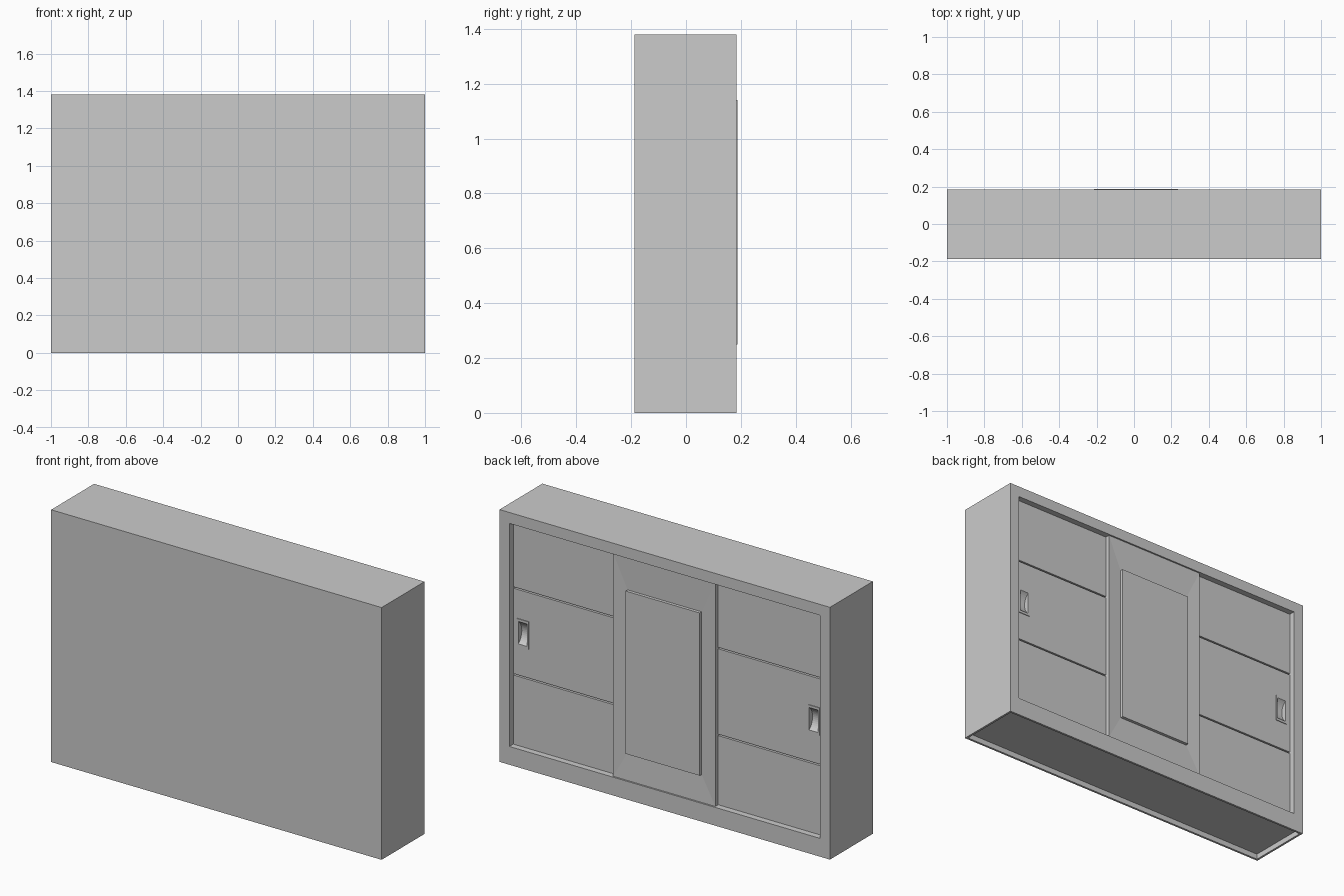
import bpy, bmesh, math
from mathutils import Vector

if "Cube" in bpy.data.objects:
    bpy.data.objects.remove(bpy.data.objects["Cube"])


def box_bm(lo, hi):
    bm = bmesh.new()
    bmesh.ops.create_cube(bm, size=1)
    for v in bm.verts:
        v.co = Vector([lo[i] if v.co[i] < 0 else hi[i] for i in range(3)])
    bm.normal_update()
    return bm


def finish(bm, name):
    bmesh.ops.recalc_face_normals(bm, faces=bm.faces)
    me = bpy.data.meshes.new(name)
    bm.to_mesh(me)
    bm.free()
    ob = bpy.data.objects.new(name, me)
    bpy.context.collection.objects.link(ob)
    return ob


def box(name, lo, hi):
    return finish(box_bm(lo, hi), name)


def inset_rect(bm, face, axis, level, lo, hi):
    """Inset a box face, then place the inner rectangle at lo..hi on the other axes."""
    bmesh.ops.inset_individual(bm, faces=[face], thickness=0.001)
    mid = face.calc_center_median()
    for v in face.verts:
        others = [i for i in range(3) if i != axis]
        for k, i in enumerate(others):
            v.co[i] = lo[k] if v.co[i] < mid[i] else hi[k]
        v.co[axis] = level


def side(bm, axis, sign):
    return next(f for f in bm.faces if f.normal[axis] * sign > 0.9)


X0, Z0, Z1 = 0.94, 0.10, 1.32        # opening in the cabinet
YF, YD, YS = 0.184, 0.175, 0.150     # cabinet face, centre door, side doors
DL, DR = -0.300, 0.318               # centre door edges

# Cabinet body: door recess at the back, shallow hollow underneath
bm = box_bm((-1, -0.187, 0), (1, YF, 1.38))
back, under = side(bm, 1, 1), side(bm, 2, -1)
for y in (YF, 0.11):
    inset_rect(bm, back, 1, y, (-X0, Z0), (X0, Z1))
for z in (0, 0.03):
    inset_rect(bm, under, 2, z, (-0.988, -0.175), (0.988, 0.172))
finish(bm, "cabinet_body")

# Centre door with gently sloping frame
bm = box_bm((DL, 0.11, Z0), (DR, YD, Z1))
inset_rect(bm, side(bm, 1, 1), 1, 0.170, (-0.214, 0.25), (0.234, 1.14))
finish(bm, "centre_door")
box("mirror_panel", (-0.214, 0.165, 0.25), (0.234, 0.187, 1.14))

# Side doors: three planks each, with a scooped finger pull in the middle one
gap = 0.004
splits = [Z0 - gap, 0.482, 0.957, Z1 + gap]
for s, label in ((-1, "left"), (1, "right")):
    inner = DL + 0.02 if s < 0 else DR - 0.02
    xa, xb = sorted((s * X0, inner))
    hx = s * 0.88
    bm = bmesh.new()
    bmesh.ops.create_cone(bm, cap_ends=True, segments=48, radius1=0.078,
                          radius2=0.078, depth=0.054)
    scoop = finish(bm, label + "_scoop_cutter")
    scoop.rotation_euler = (0, math.pi / 2, 0)
    scoop.location = (hx, YS + 0.052, 0.72)
    scoop.hide_render = True
    scoop.hide_viewport = True
    parts = [box(f"{label}_plank_{i}", (xa, 0.115, splits[i] + gap),
                 (xb, YS, splits[i + 1] - gap)) for i in range(3)]
    plate = box(label + "_handle_plate", (hx - 0.036, YS - 0.002, 0.645),
                (hx + 0.036, YS + 0.004, 0.795))
    for ob in (parts[1], plate):
        m = ob.modifiers.new("scoop", 'BOOLEAN')
        m.operation = 'DIFFERENCE'
        m.solver = 'EXACT'
        m.object = scoop
    # thin backing keeps the door grooves shallow
    box(label + "_door_backing", (xa, 0.11, Z0), (xb, 0.12, Z1))
